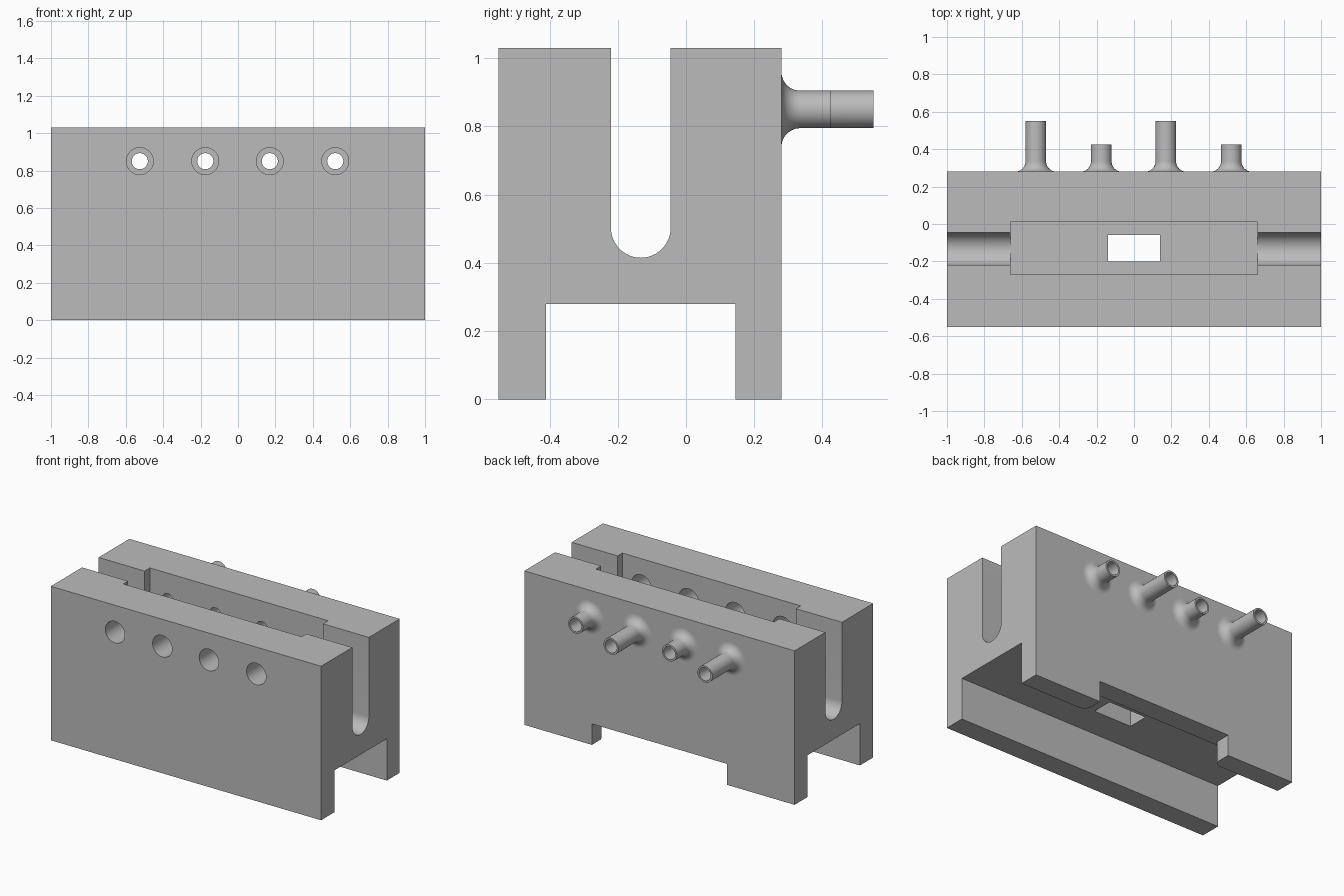
import bpy, bmesh
from math import pi, sin, cos, radians
from mathutils import Matrix, Vector

if "Cube" in bpy.data.objects:
    bpy.data.objects.remove(bpy.data.objects["Cube"])

grey = bpy.data.materials.new("plain grey")
grey.use_nodes = True
grey.diffuse_color = (0.5, 0.5, 0.5, 1)
grey.node_tree.nodes["Principled BSDF"].inputs["Base Color"].default_value = (0.5, 0.5, 0.5, 1)

BACK, FRONT, TOP = 0.28, -0.55, 1.03
HOLE_Z, BORE = 0.85, 0.043
HOLES = ((-0.525, 0.55), (-0.175, 0.425), (0.17, 0.55), (0.52, 0.425))  # x, tube end


def finish(name, bm):
    bmesh.ops.recalc_face_normals(bm, faces=bm.faces[:])
    mesh = bpy.data.meshes.new(name)
    bm.to_mesh(mesh)
    bm.free()
    mesh.materials.append(grey)
    obj = bpy.data.objects.new(name, mesh)
    bpy.context.collection.objects.link(obj)
    return obj


def prism(name, outline, shift):
    """Extrude a closed outline along a vector."""
    bm = bmesh.new()
    face = bm.faces.new([bm.verts.new(p) for p in outline])
    out = bmesh.ops.extrude_face_region(bm, geom=[face])
    verts = [v for v in out["geom"] if isinstance(v, bmesh.types.BMVert)]
    bmesh.ops.translate(bm, verts=verts, vec=Vector(shift))
    return finish(name, bm)


def box(name, x, y, z):
    return prism(name, [(x[0], y[0], z[0]), (x[1], y[0], z[0]), (x[1], y[1], z[0]),
                        (x[0], y[1], z[0])], (0, 0, z[1] - z[0]))


def arc(a, b, r, start, end, n=16):
    return [(a + r * cos(radians(start + (end - start) * i / n)),
             b + r * sin(radians(start + (end - start) * i / n))) for i in range(n + 1)]


def rod(name, x, radius, y0, y1):
    ring = arc(x, HOLE_Z, radius, 0, 360, 48)[:-1]
    return prism(name, [(a, y0, b) for a, b in ring], (0, y1 - y0, 0))


def smooth(obj):
    bpy.ops.object.select_all(action='DESELECT')
    obj.select_set(True)
    bpy.context.view_layer.objects.active = obj
    bpy.ops.object.shade_smooth_by_angle(angle=radians(30))


# Block: side profile with the round-bottomed slot above and square channel below
slot = arc(-0.1325, 0.5025, 0.0875, 0, -180, 24)
profile = [(FRONT, 0), (-0.41, 0), (-0.41, 0.28), (0.145, 0.28), (0.145, 0), (BACK, 0),
           (BACK, TOP), (-0.045, TOP)] + slot + [(-0.22, TOP), (FRONT, TOP)]
block = prism("block", [(-1, y, z) for y, z in profile], (2, 0, 0))

# Notch in the back leg, flaring where its inner corners are rounded
r = 0.05
right_side = [(0.5, 0.4)] + arc(0.5 + r, 0.145 + r, r, 180, 270, 10) + [(0.5 + r, 0.1)]
notch = right_side + [(-x, y) for x, y in reversed(right_side)]

cutters = [
    box("pocket_cutter", (-0.66, 0.66), (-0.27, 0.01), (0.41, 1.2)),
    box("window_cutter", (-0.14, 0.14), (-0.2, -0.06), (0.2, 0.5)),
    prism("notch_cutter", [(x, y, -0.1) for x, y in notch], (0, 0, 0.24)),
]
for x, end in HOLES:
    cutters.append(rod("access_hole_cutter", x, 0.072, -0.6, -0.15))
    cutters.append(rod("bore_cutter", x, BORE, -0.1, 0.4))

for cutter in cutters:
    cutter.hide_render = True
    mod = block.modifiers.new(cutter.name, 'BOOLEAN')
    mod.object, mod.operation, mod.solver = cutter, 'DIFFERENCE', 'EXACT'

# Bake the cuts and remove the cutters
bpy.context.view_layer.update()
baked = bpy.data.meshes.new_from_object(
    block.evaluated_get(bpy.context.evaluated_depsgraph_get()))
block.modifiers.clear()
block.data = baked
for cutter in cutters:
    bpy.data.objects.remove(cutter)
smooth(block)

# Hollow tubes with flared roots on the back wall
for i, (x, end) in enumerate(HOLES):
    f = 0.055
    path = arc(2 * f, BACK + f, f, 270, 180, 12) + [(f, end), (BORE, end), (BORE, BACK)]
    bm = bmesh.new()
    verts = [bm.verts.new((x + rad, y, HOLE_Z)) for rad, y in path]
    edges = [bm.edges.new(pair) for pair in zip(verts, verts[1:])]
    bmesh.ops.spin(bm, geom=verts + edges, cent=(x, 0, HOLE_Z), axis=(0, 1, 0),
                   angle=2 * pi, steps=48, use_merge=True)
    bmesh.ops.remove_doubles(bm, verts=bm.verts[:], dist=0.0001)
    smooth(finish(f"tube_{i + 1}", bm))
